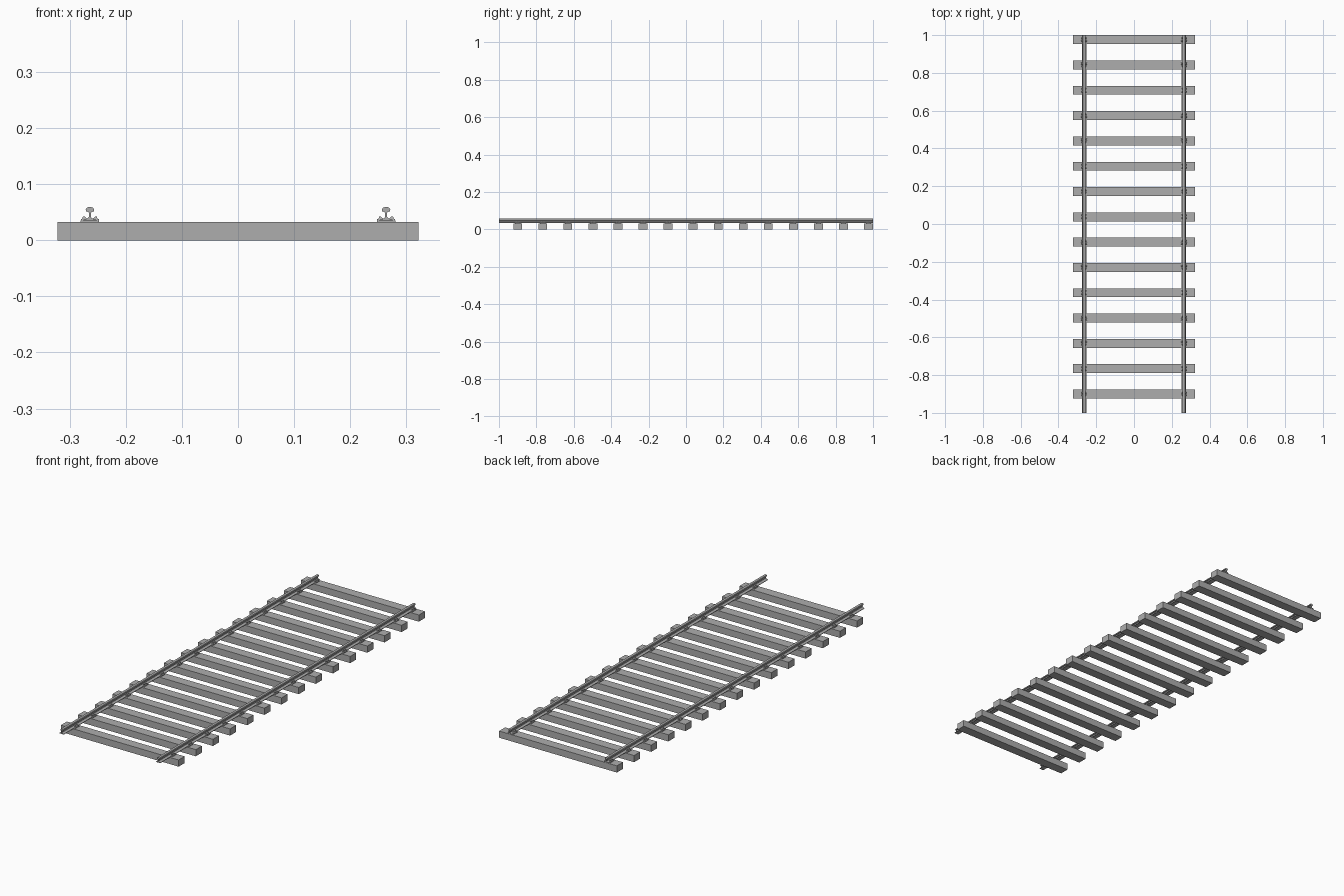
import bpy, bmesh, math

if "Cube" in bpy.data.objects:
    bpy.data.objects.remove(bpy.data.objects["Cube"])

SLEEPERS = 15
PITCH = 0.134
FIRST_Y = -0.90
RAIL_X = 0.264
TOP = 0.033          # top of the sleepers

grey = bpy.data.materials.new("plain grey")
grey.diffuse_color = (0.42, 0.42, 0.42, 1)
grey.use_nodes = True
grey.node_tree.nodes["Principled BSDF"].inputs["Base Color"].default_value = grey.diffuse_color


def finish(name, bm):
    bmesh.ops.recalc_face_normals(bm, faces=bm.faces[:])
    me = bpy.data.meshes.new(name)
    bm.to_mesh(me)
    bm.free()
    me.materials.append(grey)
    ob = bpy.data.objects.new(name, me)
    bpy.context.collection.objects.link(ob)
    return ob


def extrude_profile(bm, points, y0, y1, inset=0.0):
    """Sweep an x-z outline along y; inset narrows the upper points."""
    zmin = min(p[1] for p in points)
    zmax = max(p[1] for p in points)

    def taper(z):
        return inset * (z - zmin) / (zmax - zmin)
    a = [bm.verts.new((x, y0 + taper(z), z)) for x, z in points]
    b = [bm.verts.new((x, y1 - taper(z), z)) for x, z in points]
    bm.faces.new(a)
    bm.faces.new(b[::-1])
    n = len(points)
    for i in range(n):
        bm.faces.new((a[i], b[i], b[(i + 1) % n], a[(i + 1) % n]))


rows = [FIRST_Y + i * PITCH for i in range(SLEEPERS)]

# wooden cross sleepers
for i, y in enumerate(rows):
    bm = bmesh.new()
    extrude_profile(bm, [(-0.322, 0), (0.322, 0), (0.322, TOP), (-0.322, TOP)],
                    y - 0.0235, y + 0.0235)
    finish(f"sleeper_{i + 1}", bm)

# rail half outline: foot, web, rounded head
half = [(0.0115, 0.034), (0.0115, 0.0365), (0.004, 0.039), (0.0017, 0.042),
        (0.0017, 0.049), (0.003, 0.0505), (0.0070, 0.0515), (0.0075, 0.0545),
        (0.0062, 0.0575), (0.003, 0.059)]
outline = half + [(-x, z) for x, z in reversed(half)]

# clip outline on one side of the rail, in distance from the rail centre
clip = [(0.005, 0.0385), (0.0075, 0.0405), (0.0095, 0.0425), (0.0125, 0.0425),
        (0.0135, 0.0385), (0.0160, 0.0375), (0.0160, TOP), (0.0115, TOP),
        (0.0115, 0.0365)]

for side, word in ((-1, "left"), (1, "right")):
    cx = side * RAIL_X
    # running rail
    bm = bmesh.new()
    extrude_profile(bm, [(cx + x, z) for x, z in outline], -1.0, 1.0)
    finish(f"{word}_rail", bm)

    # base plates under the rail
    bm = bmesh.new()
    for y in rows:
        extrude_profile(bm, [(cx - 0.0165, TOP - 0.001), (cx + 0.0165, TOP - 0.001),
                             (cx + 0.0165, 0.0355), (cx - 0.0165, 0.0355)],
                        y - 0.014, y + 0.014)
    finish(f"{word}_base_plates", bm)

    # paired clips gripping the rail foot
    bm = bmesh.new()
    for y in rows:
        for s in (-1, 1):
            for dy in (-0.0075, 0.0075):
                extrude_profile(bm, [(cx + s * x, z) for x, z in clip],
                                y + dy - 0.005, y + dy + 0.005, 0.0025)
    finish(f"{word}_rail_clips", bm)
